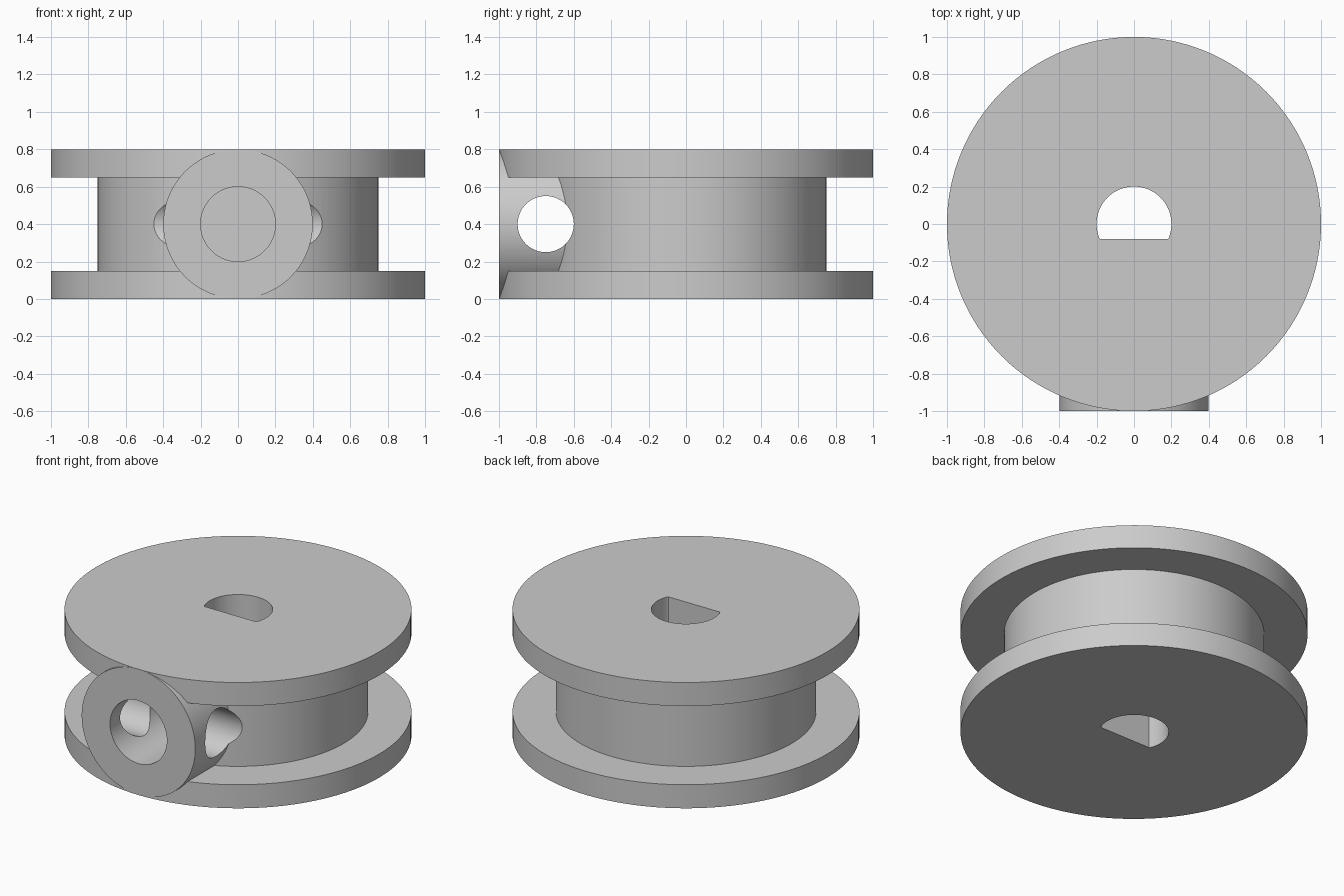
import bpy, bmesh, math
from mathutils import Matrix

cube = bpy.data.objects.get("Cube")
if cube:
    bpy.data.objects.remove(cube, do_unlink=True)

SIDES = 128
MID = 0.4        # height of the middle plane

grey = bpy.data.materials.new("plain_grey")
grey.use_nodes = True
grey.diffuse_color = (0.6, 0.6, 0.6, 1)
grey.node_tree.nodes["Principled BSDF"].inputs["Base Color"].default_value = (0.6, 0.6, 0.6, 1)


def add_object(name, bm):
    bmesh.ops.recalc_face_normals(bm, faces=bm.faces)
    mesh = bpy.data.meshes.new(name)
    bm.to_mesh(mesh)
    bm.free()
    mesh.materials.append(grey)
    obj = bpy.data.objects.new(name, mesh)
    bpy.context.collection.objects.link(obj)
    return obj


def cylinder(name, radius, start, end, axis="Z", centre=(0, 0, 0), flat=None):
    """Capped cylinder from start to end along an axis, optionally with a D flat."""
    bm = bmesh.new()
    bmesh.ops.create_cone(bm, cap_ends=True, segments=SIDES, radius1=radius,
                          radius2=radius, depth=end - start)
    if flat is not None:
        for v in bm.verts:
            v.co.y = max(v.co.y, flat)
    bm.transform(Matrix.Translation((0, 0, (start + end) / 2)))
    if axis == "Y":
        bm.transform(Matrix.Rotation(-math.pi / 2, 4, "X"))
    elif axis == "X":
        bm.transform(Matrix.Rotation(math.pi / 2, 4, "Y"))
    bm.transform(Matrix.Translation(centre))
    return add_object(name, bm)


def combine(target, tool, operation):
    mod = target.modifiers.new(tool.name, "BOOLEAN")
    mod.operation = operation
    mod.solver = "EXACT"
    mod.object = tool
    bpy.context.view_layer.objects.active = target
    bpy.ops.object.modifier_apply(modifier=mod.name)
    bpy.data.objects.remove(tool, do_unlink=True)


# Spool: two flanges around a narrower drum, turned from one profile
profile = [(0, 0), (1, 0), (1, 0.15), (0.75, 0.15),
           (0.75, 0.65), (1, 0.65), (1, 0.8), (0, 0.8)]
bm = bmesh.new()
points = [bm.verts.new((r, 0, z)) for r, z in profile]
edges = [bm.edges.new(pair) for pair in zip(points, points[1:])]
bmesh.ops.spin(bm, geom=points + edges, cent=(0, 0, 0), axis=(0, 0, 1),
               angle=2 * math.pi, steps=SIDES)
bmesh.ops.remove_doubles(bm, verts=bm.verts, dist=0.0001)
bmesh.ops.dissolve_limit(bm, angle_limit=0.001, verts=bm.verts, edges=bm.edges)
spool = add_object("spool", bm)

# Round boss on the front
combine(spool, cylinder("front_boss", 0.3995, -1, -0.5, "Y", (0, 0, MID)), "UNION")

# Blind bore in the boss, cross hole through it, and the D-shaped shaft hole
combine(spool, cylinder("boss_bore", 0.2, -1.1, -0.5, "Y", (0, 0, MID)), "DIFFERENCE")
combine(spool, cylinder("cross_hole", 0.15, -0.9, 0.9, "X", (0, -0.75, MID)), "DIFFERENCE")
combine(spool, cylinder("shaft_hole", 0.2, -0.1, 0.9, flat=-0.08), "DIFFERENCE")

# Smooth walls with sharp rims
bpy.ops.object.select_all(action="DESELECT")
spool.select_set(True)
bpy.context.view_layer.objects.active = spool
bpy.ops.object.shade_smooth_by_angle(angle=math.radians(25))
